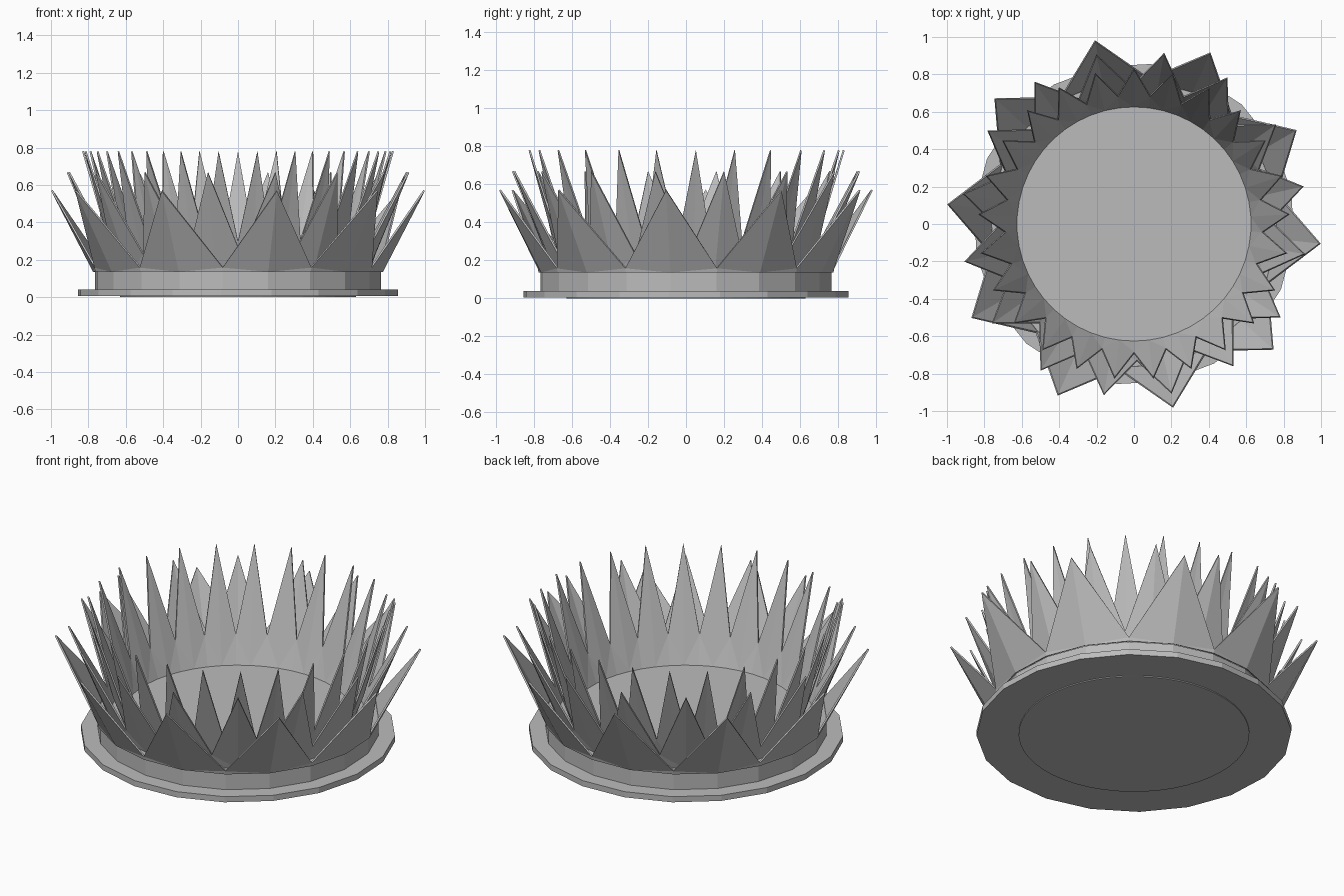
import bpy
import bmesh
from math import cos, sin, radians, pi

cube = bpy.data.objects.get("Cube")
if cube:
    bpy.data.objects.remove(cube, do_unlink=True)

grey = bpy.data.materials.new("plain_grey")
grey.use_nodes = True
colour = (0.5, 0.5, 0.5, 1)
grey.diffuse_color = colour
grey.node_tree.nodes["Principled BSDF"].inputs["Base Color"].default_value = colour

TURN = radians(-6)
DECK = 0.138


def finish(bm, name):
    bmesh.ops.recalc_face_normals(bm, faces=bm.faces)
    mesh = bpy.data.meshes.new(name)
    bm.to_mesh(mesh)
    bm.free()
    mesh.materials.append(grey)
    obj = bpy.data.objects.new(name, mesh)
    bpy.context.collection.objects.link(obj)
    return obj


def polar(r, angle, z):
    return (r * cos(angle), r * sin(angle), z)


def drum(name, sides, radius, low, high):
    """Closed flat-sided drum, one corner at the turn angle."""
    bm = bmesh.new()
    rings = [[bm.verts.new(polar(radius, TURN + 2 * pi * i / sides, z))
              for i in range(sides)] for z in (low, high)]
    for ring in rings:
        bm.faces.new(ring)
    for i in range(sides):
        j = (i + 1) % sides
        bm.faces.new((rings[0][i], rings[0][j], rings[1][j], rings[1][i]))
    return finish(bm, name)


def crown(name, count, start, foot_r, valley, tip):
    """Ring of folded points leaning outward; valley and tip are (radius, z)."""
    bm = bmesh.new()
    step = 2 * pi / count
    feet, gaps, lows, tips = [], [], [], []
    for i in range(count):
        a = radians(start) + i * step
        feet.append(bm.verts.new(polar(foot_r, a, DECK)))
        tips.append(bm.verts.new(polar(tip[0], a, tip[1])))
        gaps.append(bm.verts.new(polar(foot_r, a + step / 2, DECK)))
        lows.append(bm.verts.new(polar(valley[0], a + step / 2, valley[1])))
    for i in range(count):
        j = (i + 1) % count
        bm.faces.new((feet[i], gaps[i], lows[i]))
        bm.faces.new((gaps[i], feet[j], lows[i]))
        bm.faces.new((feet[i], lows[i], tips[i]))
        bm.faces.new((lows[i], feet[j], tips[j]))
    obj = finish(bm, name)
    shell = obj.modifiers.new("thickness", "SOLIDIFY")
    shell.thickness = 0.01
    shell.offset = 0
    return obj


# Stepped base
drum("base_plate", 20, 0.86, 0.006, 0.04)
drum("band", 20, 0.77, 0.04, DECK)
drum("centre_disc", 50, 0.63, 0.0, DECK + 0.003)

# Three nested rings of points
crown("outer_points", 10, -6, 0.775, (0.78, 0.16), (1.0, 0.57))
crown("middle_points", 16, 12.5, 0.70, (0.73, 0.23), (0.925, 0.668))
crown("inner_points", 25, 90, 0.63, (0.69, 0.30), (0.83, 0.78))
